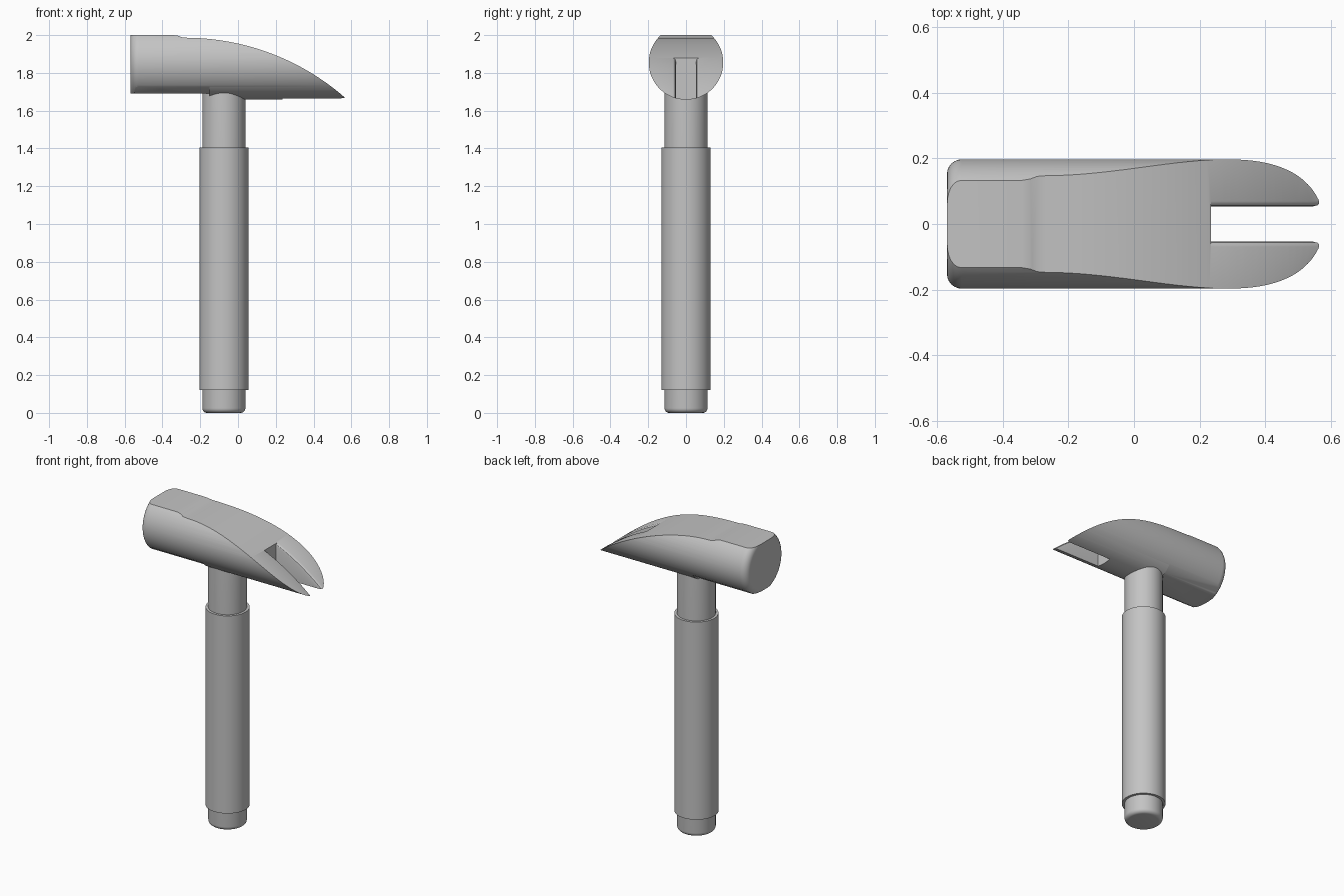
import bpy, bmesh, math

cube = bpy.data.objects.get("Cube")
if cube:
    bpy.data.objects.remove(cube, do_unlink=True)

steel = bpy.data.materials.new("plain_grey")
steel.use_nodes = True
GREY = (0.55, 0.55, 0.55, 1)
steel.diffuse_color = GREY
steel.node_tree.nodes["Principled BSDF"].inputs["Base Color"].default_value = GREY

HEAD_R, HEAD_Z = 0.197, 1.855
HANDLE_X = -0.075


def loft(name, rings):
    """Skin a row of equal-length point rings and cap both ends."""
    bm = bmesh.new()
    rows = [[bm.verts.new(p) for p in ring] for ring in rings]
    for a, b in zip(rows, rows[1:]):
        for i in range(len(a)):
            j = (i + 1) % len(a)
            bm.faces.new((a[i], a[j], b[j], b[i]))
    bm.faces.new(rows[0])
    bm.faces.new(rows[-1])
    bmesh.ops.recalc_face_normals(bm, faces=bm.faces)
    mesh = bpy.data.meshes.new(name)
    bm.to_mesh(mesh)
    bm.free()
    mesh.materials.append(steel)
    obj = bpy.data.objects.new(name, mesh)
    bpy.context.collection.objects.link(obj)
    return obj


def turned(name, profile, place, n=96):
    """Turn (radius, distance) pairs; place maps (u, v, distance) to a point."""
    angles = [2 * math.pi * i / n for i in range(n)]
    return loft(name, [[place(r * math.cos(a), r * math.sin(a), d) for a in angles]
                       for r, d in profile])


def fillet(radius, size, start, steps=6):
    """Profile points rounding an end that begins at distance start."""
    out = []
    for i in range(steps + 1):
        t = math.pi / 2 * i / steps
        out.append((radius - size * (1 - math.sin(t)), start + size * (1 - math.cos(t))))
    return out


def activate(obj):
    bpy.ops.object.select_all(action='DESELECT')
    obj.select_set(True)
    bpy.context.view_layer.objects.active = obj


def cut(obj, cutter, operation):
    cutter.hide_render = True
    activate(obj)
    mod = obj.modifiers.new("cut", 'BOOLEAN')
    mod.operation, mod.solver, mod.object = operation, 'EXACT', cutter
    bpy.ops.object.modifier_apply(modifier=mod.name)
    bpy.data.objects.remove(cutter, do_unlink=True)


def crown(x):
    """Height of the arched top of the claw."""
    return 0.698 + math.sqrt(1.288 ** 2 - (x + 0.28) ** 2)


# Head: round bar with a rounded striking end
head = turned("hammer_head", fillet(HEAD_R, 0.045, -0.57) + [(HEAD_R, 0.62)],
              lambda u, v, d: (d, u, HEAD_Z + v))

# Flat top over the striking end, then the arch down to the claw tip
side = [(-0.7, 1.5), (-0.7, 2.0), (-0.34, 2.0), (-0.315, 1.996), (-0.295, 1.988)]
side += [(x, crown(x)) for x in (-0.27 + 0.9 * i / 40 for i in range(41))]
side += [(0.63, 1.5)]
cut(head, loft("side_shape", [[(x, y, z) for x, z in side] for y in (-0.4, 0.4)]),
    'INTERSECT')

# Flat under the striking end, with eased edges
under = [(-0.3, 1.4), (-0.16, 1.735), (-0.1, 1.693), (-0.085, 1.69)]
under += [(-y, z) for y, z in reversed(under)]
cut(head, loft("under_flat", [[(x, y, z) for y, z in under] for x in (-0.8, -0.15)]),
    'DIFFERENCE')

# Claw slot, its upper edges eased along the arch
rings = []
for i in range(21):
    x = 0.235 + 0.395 * i / 20
    z = crown(x)
    half = [(0.054, 1.4), (0.054, z - 0.02), (0.057, z - 0.008),
            (0.062, z - 0.003), (0.072, z + 0.001), (0.072, z + 0.1)]
    rings.append([(x, y, h) for y, h in half] + [(x, -y, h) for y, h in reversed(half)])
cut(head, loft("claw_slot", rings), 'DIFFERENCE')


# Handle core and grip sleeve
def upright(u, v, d):
    return (HANDLE_X + u, v, d)


core = turned("handle_core", fillet(0.114, 0.025, 0) + [(0.114, 1.76)], upright)
grip = turned("grip_sleeve", [(0.13, 0.12), (0.13, 1.405)], upright)

for obj in (head, core, grip):
    activate(obj)
    bpy.ops.object.shade_smooth_by_angle(angle=math.radians(25))
